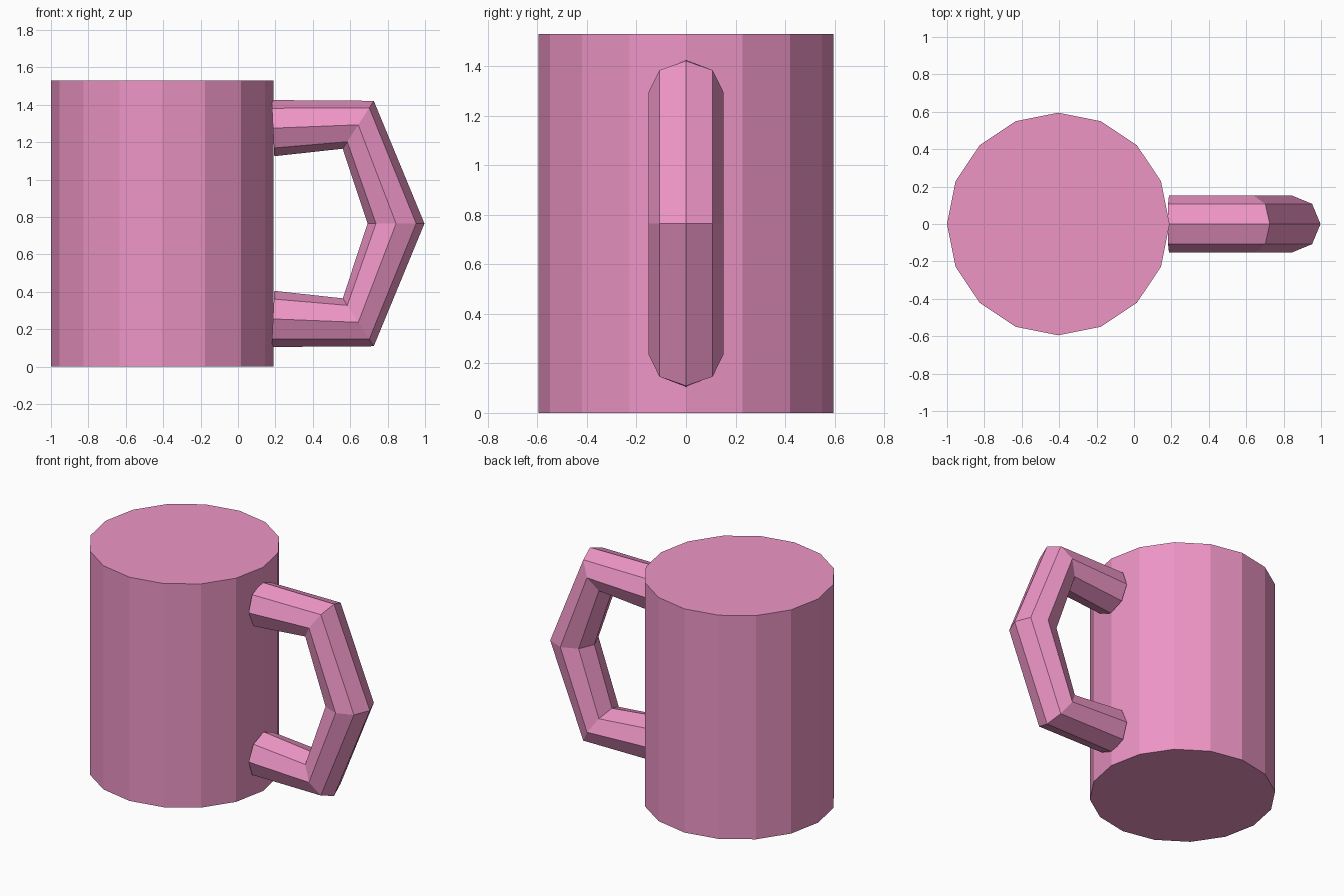
import bpy, bmesh, math
from mathutils import Vector

if "Cube" in bpy.data.objects:
    bpy.data.objects.remove(bpy.data.objects["Cube"])

CX, R, H, SIDES = -0.405, 0.595, 1.53, 16


def material(name, color):
    m = bpy.data.materials.new(name)
    m.diffuse_color = (*color, 1)
    m.use_nodes = True
    m.node_tree.nodes["Principled BSDF"].inputs["Base Color"].default_value = m.diffuse_color
    return m


def finish(name, bm, mat):
    bmesh.ops.recalc_face_normals(bm, faces=bm.faces)
    mesh = bpy.data.meshes.new(name)
    bm.to_mesh(mesh)
    bm.free()
    mesh.materials.append(mat)
    obj = bpy.data.objects.new(name, mesh)
    bpy.context.collection.objects.link(obj)
    return obj


pink = material("pink", (0.85, 0.30, 0.56))
dark = material("dark_drink", (0.05, 0.04, 0.08))

# Mug body: closed 16-sided cylinder
bm = bmesh.new()
bmesh.ops.create_cone(bm, cap_ends=True, segments=SIDES, radius1=R, radius2=R, depth=H)
bmesh.ops.translate(bm, verts=bm.verts, vec=(CX, 0, H / 2))
finish("mug_body", bm, pink)

# Drink surface: dark disc practically level with the top
bm = bmesh.new()
bmesh.ops.create_circle(bm, cap_ends=True, segments=SIDES, radius=0.53)
bmesh.ops.translate(bm, verts=bm.verts, vec=(CX, 0, H - 0.001))
finish("drink_surface", bm, dark)

# Handle: octagonal tube; each ring is (centre, outward radius vector) in x/z
half = [((0.187, 1.275), (-0.007, 0.15)),
        ((0.643, 1.293), (0.083, 0.128)),
        ((0.845, H / 2), (0.152, 0.0))]
lower = [((c[0], H - c[1]), (v[0], -v[1])) for c, v in half[1::-1]]
bm = bmesh.new()
rings = []
for c, v in half + lower:
    ring = []
    for i in range(8):
        a = i * math.tau / 8
        ring.append(bm.verts.new((c[0] + v[0] * math.cos(a),
                                  0.152 * math.sin(a),
                                  c[1] + v[1] * math.cos(a))))
    rings.append(ring)
for r0, r1 in zip(rings, rings[1:]):
    for i in range(8):
        j = (i + 1) % 8
        bm.faces.new((r0[i], r0[j], r1[j], r1[i]))
bm.faces.new(rings[0])
bm.faces.new(rings[-1])
finish("handle", bm, pink)
